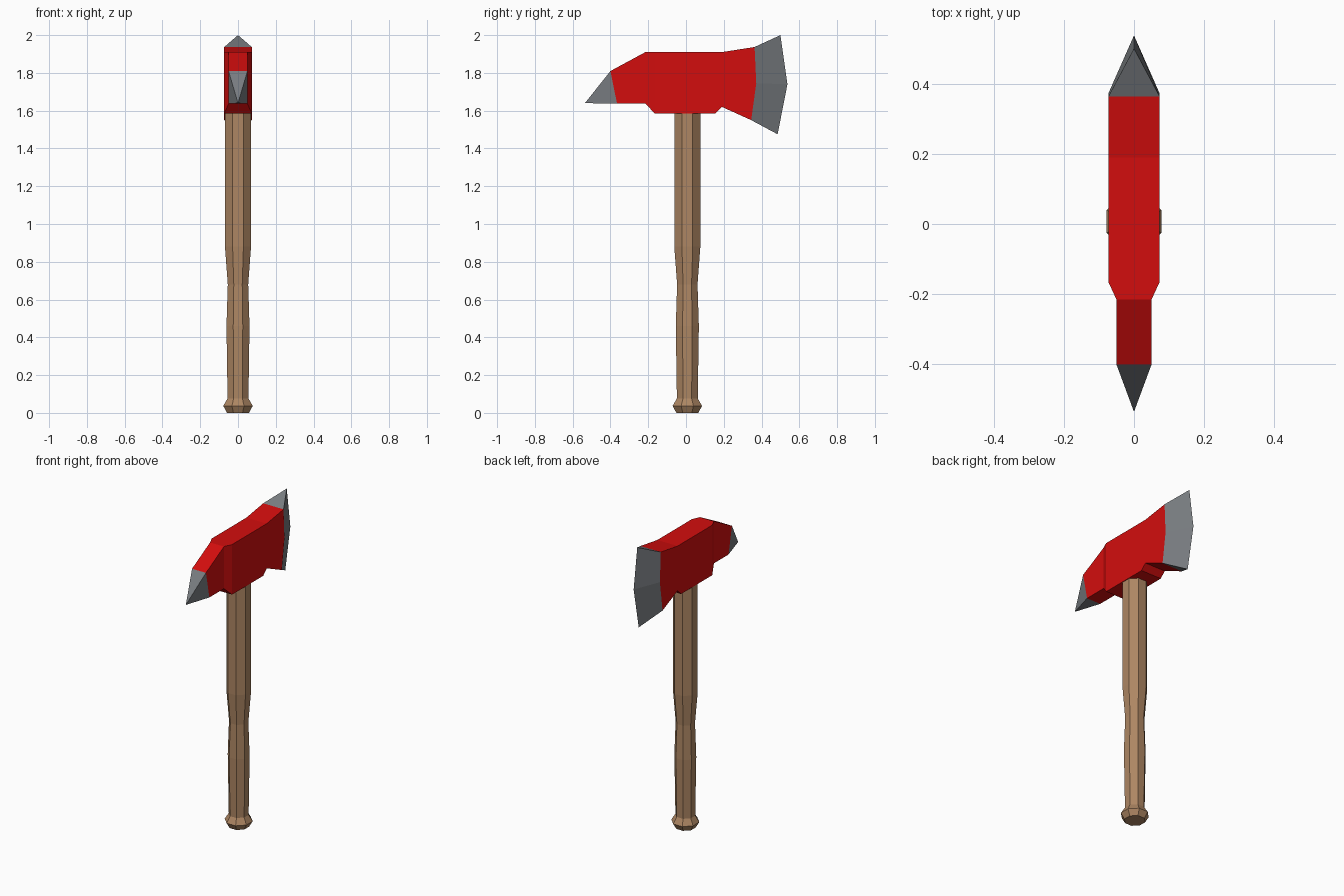
import bpy, bmesh
from math import cos, sin, pi

cube = bpy.data.objects.get("Cube")
if cube:
    bpy.data.objects.remove(cube, do_unlink=True)


def material(name, rgb):
    m = bpy.data.materials.new(name)
    m.use_nodes = True
    m.diffuse_color = (*rgb, 1)
    bsdf = next(n for n in m.node_tree.nodes if n.type == 'BSDF_PRINCIPLED')
    bsdf.inputs["Base Color"].default_value = (*rgb, 1)
    return m


RED = material("red paint", (0.65, 0.004, 0.004))
STEEL = material("grey steel", (0.19, 0.205, 0.22))
WOOD = material("brown wood", (0.42, 0.24, 0.125))


def loft(name, rings, mats, pick=lambda i: 0):
    """Skin equal-sized rings in order; pick(i) is the material of band i."""
    bm = bmesh.new()
    loops = [[bm.verts.new(p) for p in ring] for ring in rings]
    n = len(loops[0])
    for i, (a, b) in enumerate(zip(loops, loops[1:])):
        for j in range(n):
            k = (j + 1) % n
            f = bm.faces.new((a[j], a[k], b[k], b[j]))
            f.material_index = pick(i)
    bm.faces.new(loops[0])
    bm.faces.new(loops[-1])
    # Collapses the pick point and the cutting edge
    bmesh.ops.remove_doubles(bm, verts=bm.verts, dist=0.0005)
    bmesh.ops.recalc_face_normals(bm, faces=bm.faces)
    mesh = bpy.data.meshes.new(name)
    bm.to_mesh(mesh)
    bm.free()
    for m in mats:
        mesh.materials.append(m)
    ob = bpy.data.objects.new(name, mesh)
    bpy.context.collection.objects.link(ob)
    return ob


def octagon(r, z):
    """Eight-sided ring, flats facing the axes; r is the flat half width."""
    R = r / cos(pi / 8)
    angles = [pi / 8 + i * pi / 4 for i in range(8)]
    return [(R * cos(a), 0.007 + R * sin(a), z) for a in angles]


def section(half, top, bottom, mid=None):
    """Head cross-section from (y, z) points, mirrored across x."""
    mid = mid or ((top[0] + bottom[0]) / 2, (top[1] + bottom[1]) / 2)
    side = [top, mid, bottom]
    return [(half, *p) for p in side] + [(-half, *p) for p in side[::-1]]


# Handle with a pinched grip
loft("handle", [octagon(r, z) for r, z in (
    (0.055, 0.06), (0.061, 0.46), (0.054, 0.68), (0.069, 0.88), (0.069, 1.62))], [WOOD])

# Flared knob at the handle end
loft("handle_knob", [octagon(r, z) for r, z in (
    (0.058, 0), (0.078, 0.037), (0.055, 0.077))], [WOOD])

# Head: pick point, body and blade in one skin
tip = (-0.535, 1.64)
W = 0.073
head = [
    section(0, tip, tip),
    section(0.05, (-0.40, 1.81), (-0.365, 1.637)),
    section(0.05, (-0.215, 1.91), (-0.215, 1.637)),
    section(W, (-0.165, 1.91), (-0.165, 1.585)),
    section(W, (0.155, 1.91), (0.155, 1.585)),
    section(W, (0.19, 1.91), (0.19, 1.62)),
    section(W, (0.363, 1.937), (0.345, 1.55), (0.372, 1.745)),
    section(0, (0.50, 2.0), (0.485, 1.475), (0.537, 1.74)),
]
last = len(head) - 2


# Steel on the first and last bands only
def head_colour(band):
    return 1 if band in (0, last) else 0


loft("axe_head", head, [RED, STEEL], head_colour)
